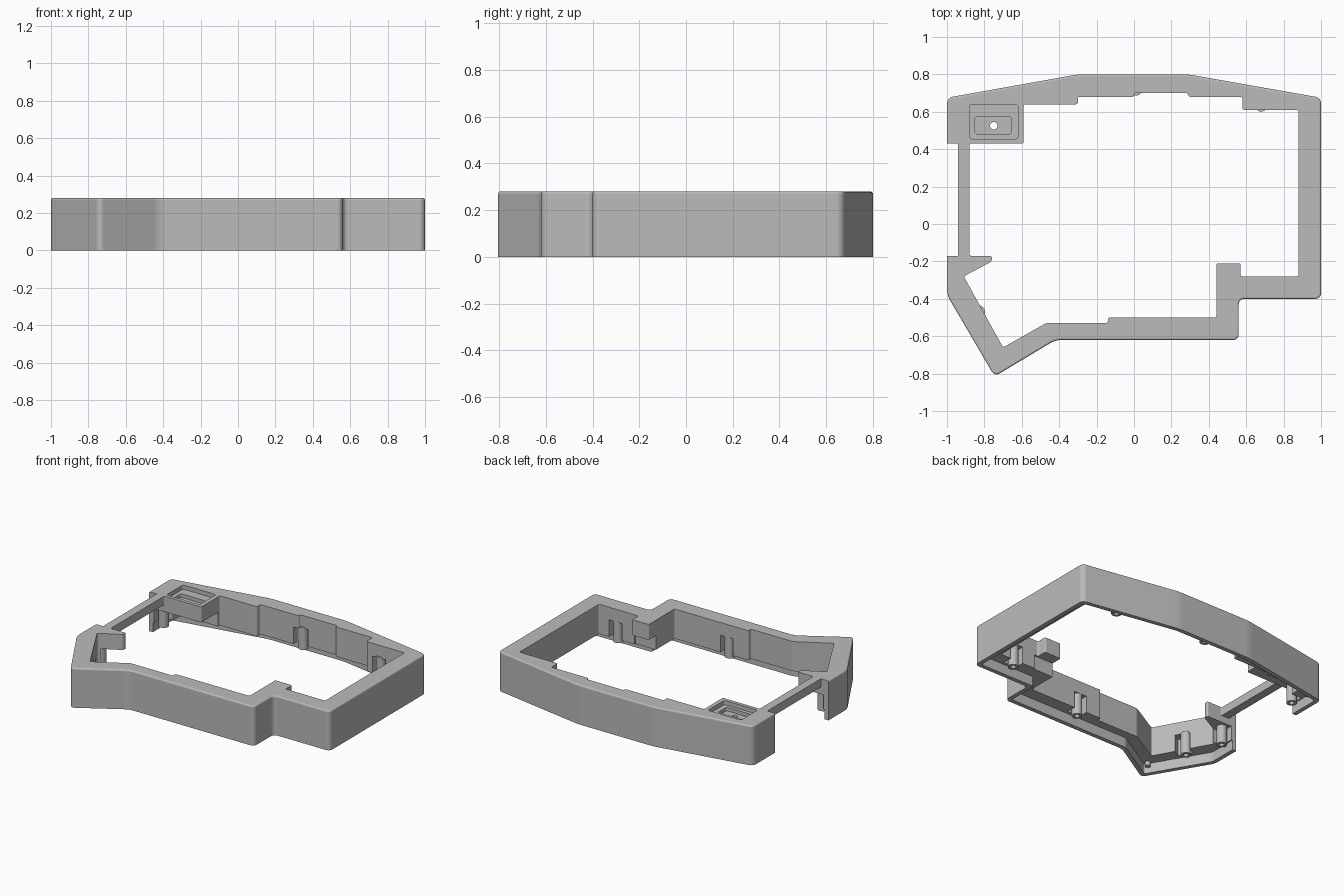
import bpy
import bmesh
from math import radians

cube = bpy.data.objects.get("Cube")
if cube:
    bpy.data.objects.remove(cube, do_unlink=True)

TOP = 0.28      # full height
FLOOR = 0.07    # underside of the inner wall
SHELF = 0.17    # underside of the overhanging shelves
LIP = 0.03      # thickness of the outer skirt

grey = bpy.data.materials.new("plain grey")
grey.diffuse_color = (0.5, 0.5, 0.5, 1)
grey.use_nodes = True
bsdf = grey.node_tree.nodes["Principled BSDF"]
bsdf.inputs["Base Color"].default_value = grey.diffuse_color
bsdf.inputs["Roughness"].default_value = 0.6


def finish(name, bm):
    bmesh.ops.recalc_face_normals(bm, faces=bm.faces[:])
    mesh = bpy.data.meshes.new(name)
    bm.to_mesh(mesh)
    bm.free()
    mesh.materials.append(grey)
    obj = bpy.data.objects.new(name, mesh)
    bpy.context.collection.objects.link(obj)
    return obj


def prism(name, points, z0, z1, corner=0.0, segments=3, top_edge=0.0):
    """Extrude an outline, round its upright corners and its top rim."""
    bm = bmesh.new()
    face = bm.faces.new([bm.verts.new((x, y, z0)) for x, y in points])
    out = bmesh.ops.extrude_face_region(bm, geom=[face])
    for v in out["geom"]:
        if isinstance(v, bmesh.types.BMVert):
            v.co.z = z1
    if corner:
        upright = [e for e in bm.edges if abs(e.verts[0].co.z - e.verts[1].co.z) > 0.01]
        bmesh.ops.bevel(bm, geom=upright, offset=corner, segments=segments,
                        profile=0.5, affect='EDGES', clamp_overlap=True)
    if top_edge:
        rim = [e for e in bm.edges if all(abs(v.co.z - z1) < 1e-5 for v in e.verts)]
        bmesh.ops.bevel(bm, geom=rim, offset=top_edge, segments=3,
                        profile=0.5, affect='EDGES', clamp_overlap=True)
    return finish(name, bm)


def box(name, x0, x1, y0, y1, z0, z1, corner=0.0):
    return prism(name, [(x0, y0), (x1, y0), (x1, y1), (x0, y1)], z0, z1, corner)


def cylinder(name, x, y, z0, z1, radius):
    bm = bmesh.new()
    bmesh.ops.create_cone(bm, cap_ends=True, segments=24, radius1=radius,
                          radius2=radius, depth=z1 - z0)
    bmesh.ops.translate(bm, verts=bm.verts[:], vec=(x, y, (z0 + z1) / 2))
    return finish(name, bm)


def cut(obj, cutters):
    """Subtract the cutters one after another, then discard them."""
    for c in cutters:
        c.hide_render = True
        mod = obj.modifiers.new("cut", 'BOOLEAN')
        mod.operation = 'DIFFERENCE'
        mod.solver = 'EXACT'
        mod.object = c
    graph = bpy.context.evaluated_depsgraph_get()
    mesh = bpy.data.meshes.new_from_object(obj.evaluated_get(graph))
    obj.modifiers.clear()
    obj.data = mesh
    for c in cutters:
        bpy.data.objects.remove(c, do_unlink=True)


def inset(points, d):
    """Offset a clockwise outline inwards with mitred corners."""
    from mathutils import Vector
    pts = [Vector(p) for p in points]
    result = []
    for i, p in enumerate(pts):
        a = (p - pts[i - 1]).normalized()
        b = (pts[(i + 1) % len(pts)] - p).normalized()
        na, nb = Vector((a.y, -a.x)), Vector((b.y, -b.x))
        result.append(tuple(p + (na + nb) * d / (1 + na.dot(nb))))
    return result


# Outer and inner outlines, both clockwise
outer = [(-1, .675), (-.3, .8), (.29, .8), (1, .675), (1, -.4), (.56, -.4),
         (.56, -.62), (-.42, -.62), (-.745, -.815), (-1, -.38)]
inner = [(-.88, .43), (-.59, .43), (-.59, .64), (-.3, .64), (-.3, .68), (0, .68),
         (0, .7), (.29, .7), (.29, .68), (.58, .68), (.58, .61), (.88, .61),
         (.88, -.28), (.57, -.28), (.57, -.21), (.44, -.21), (.44, -.5),
         (-.14, -.5), (-.14, -.53), (-.47, -.53), (-.7, -.66), (-.91, -.28),
         (-.76, -.2), (-.76, -.17), (-.88, -.17)]

frame = prism("case_frame", outer, 0, TOP, 0.03, 8, 0.01)
cutters = [
    prism("opening", inner, -.1, .5, 0.01),
    prism("base_recess", inset(outer, LIP), -.1, FLOOR, 0.015),
    # Open left side, with a slim rail across its top
    box("side_gap", -1.2, -.94, -.17, .43, -.1, .5),
    box("rail_underside", -1.1, -.7, -.17, .43, -.1, .22),
    # Hollows under the three shelves
    box("hook_hollow", -.96, -.7, -.27, -.15, -.1, SHELF),
    box("corner_hollow", -.88, -.5, .4, .62, -.1, SHELF),
    box("stub_hollow", -.96, -.85, .4, .53, -.1, SHELF),
    box("tab_hollow", .4, .6, -.29, -.1, -.1, SHELF),
    # Stepped badge well with a through hole
    box("badge_well", -.88, -.62, .455, .64, .25, .5, 0.015),
    box("badge_floor", -.85, -.655, .48, .575, .225, .5, 0.015),
    cylinder("badge_hole", -.75, .525, .1, .4, .02),
]

# Screw pockets in the inner wall: x range, y range
pockets = [(-.04, .06, .6, .75), (.63, .73, .57, .66),
           (.7, .8, -.35, -.25), (-.02, .08, -.57, -.47)]
for x0, x1, y0, y1 in pockets:
    cutters.append(box("screw_pocket", x0, x1, y0, y1, -.1, .19))
cutters.append(prism("diagonal_pocket", [(-.88, -.46), (-.78, -.4), (-.73, -.49), (-.83, -.55)],
                     -.1, .19))
cut(frame, cutters)

# Hollow screw posts standing in the pockets
posts = [(.01, .72), (.68, .635), (.75, -.315), (.03, -.535),
         (-.83, -.47), (-.92, -.22), (-.92, .48)]
for i, (x, y) in enumerate(posts):
    post = cylinder(f"screw_post_{i + 1}", x, y, .04, .2, .034)
    cut(post, [cylinder("post_bore", x, y, 0, .12, .017)])

# Small locating pegs in the base recess
for i, (x, y) in enumerate([(-.735, -.74), (-.94, .62)]):
    cylinder(f"locating_peg_{i + 1}", x, y, .04, .09, .018)

# Soft shading on the round parts only
bpy.ops.object.select_all(action='DESELECT')
for obj in bpy.context.collection.objects:
    if obj.name.startswith(("screw_post", "locating_peg")):
        obj.select_set(True)
        bpy.context.view_layer.objects.active = obj
bpy.ops.object.shade_smooth_by_angle(angle=radians(30))
